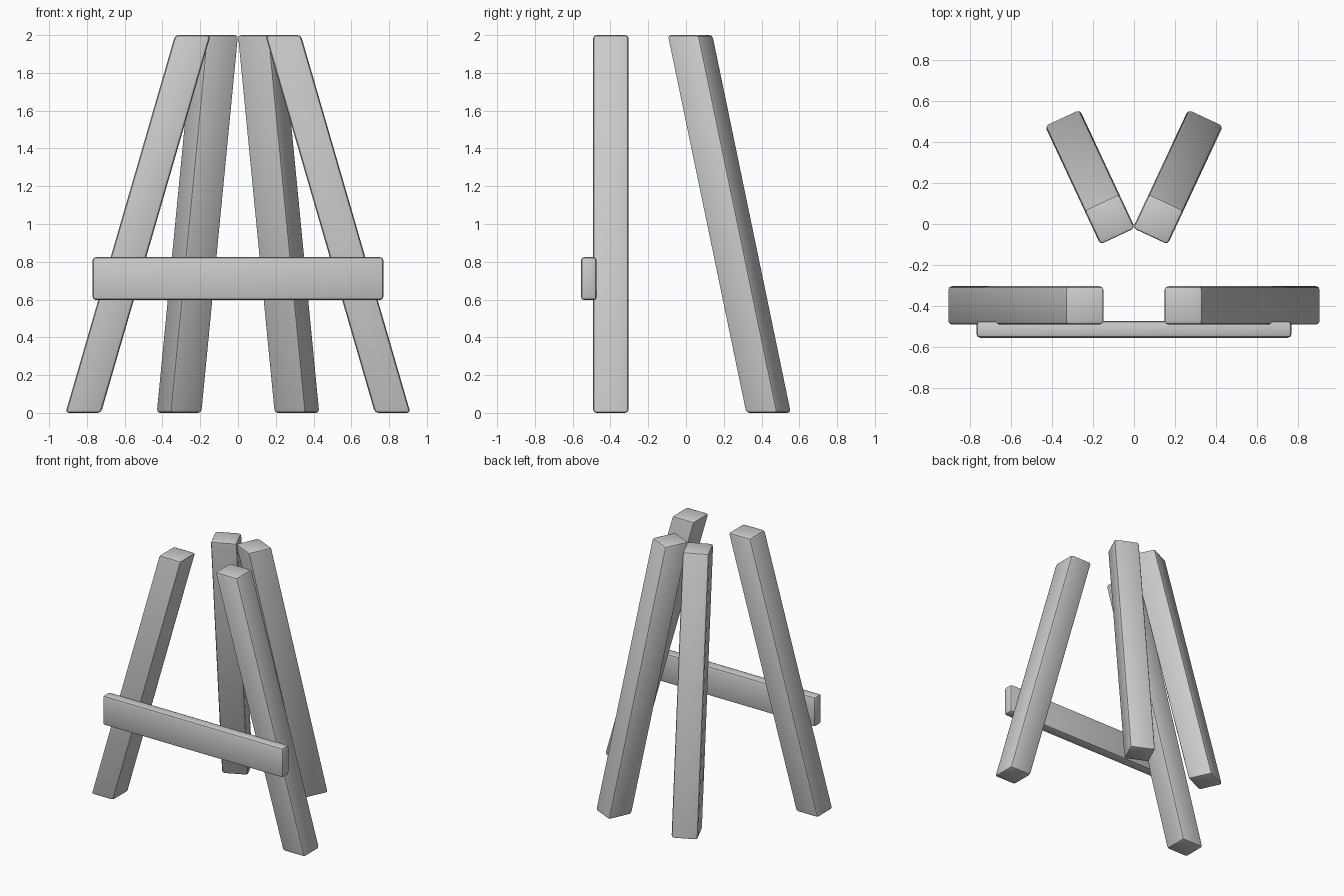
import bpy, bmesh, math
from mathutils import Vector, Matrix

if "Cube" in bpy.data.objects:
    bpy.data.objects.remove(bpy.data.objects["Cube"])


def slanted_bar(name, size, bottom, top, turn=0.0, bevel=0.018):
    """Box with horizontal ends, sheared from a bottom centre to a top centre."""
    bm = bmesh.new()
    bmesh.ops.create_cube(bm, size=1)
    rot = Matrix.Rotation(turn, 3, 'Z')
    for v in bm.verts:
        centre = Vector(top if v.co.z > 0 else bottom)
        v.co = centre + rot @ Vector((v.co.x * size[0], v.co.y * size[1], 0))
    bmesh.ops.bevel(bm, geom=bm.edges[:], offset=bevel, segments=2,
                    profile=0.5, affect='EDGES')
    bmesh.ops.recalc_face_normals(bm, faces=bm.faces[:])
    mesh = bpy.data.meshes.new(name)
    bm.to_mesh(mesh)
    bm.free()
    obj = bpy.data.objects.new(name, mesh)
    bpy.context.collection.objects.link(obj)
    bpy.ops.object.select_all(action='DESELECT')
    obj.select_set(True)
    bpy.context.view_layer.objects.active = obj
    bpy.ops.object.shade_smooth_by_angle(angle=math.radians(35))
    return obj


for side, s in (("left", -1), ("right", 1)):
    # front legs lean inward only
    slanted_bar(f"front_leg_{side}", (0.188, 0.188),
                (s * 0.819, -0.398, 0), (s * 0.239, -0.398, 2))
    # back legs are turned in plan and lean along that direction
    slanted_bar(f"back_leg_{side}", (0.188, 0.188),
                (s * 0.312, 0.437, 0), (s * 0.118, 0.022, 2),
                turn=-s * math.radians(25))

# cross rail resting on the front legs
slanted_bar("cross_rail", (1.54, 0.083), (0, -0.515, 0.597), (0, -0.515, 0.825))
